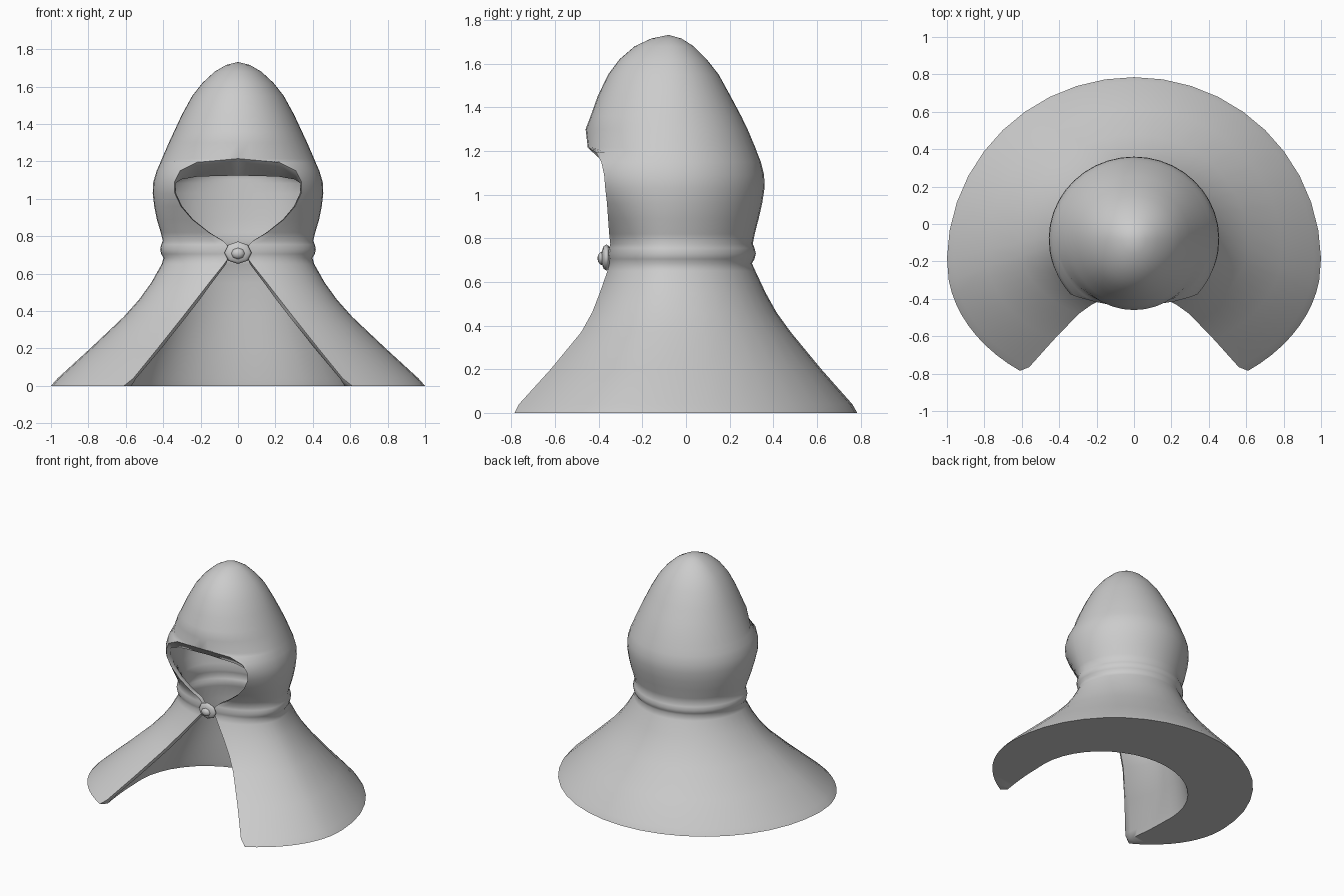
import bpy, bmesh, math

HALF = 20          # columns from the back centre to the front edge
SIDE = 11          # of which this many reach just past the side

# hood rows down to the rolled collar: z, half width, back y, front-edge y, half opening
CY = -0.08
HOOD = [
    (1.732, 0.0004, -0.08, -0.08, 0), (1.715, 0.065, -0.02, -0.16, 0),
    (1.68, 0.125, 0.035, -0.235, 0), (1.62, 0.19, 0.095, -0.305, 0),
    (1.55, 0.245, 0.15, -0.357, 0), (1.45, 0.30, 0.205, -0.405, 0),
    (1.36, 0.342, 0.253, -0.437, 0), (1.30, 0.37, 0.282, -0.46, 0),
    (1.215, 0.407, 0.318, -0.45, 0), (1.195, 0.415, 0.325, -0.413, 0.22),
    (1.15, 0.435, 0.343, -0.388, 0.31), (1.09, 0.453, 0.358, -0.375, 0.34),
    (1.03, 0.456, 0.36, -0.37, 0.338), (0.96, 0.448, 0.349, -0.362, 0.305),
    (0.89, 0.434, 0.333, -0.357, 0.245), (0.82, 0.413, 0.315, -0.352, 0.155),
    (0.775, 0.402, 0.306, -0.347, 0.08),
    (0.755, 0.411, 0.314, -0.352, 0.06), (0.73, 0.416, 0.32, -0.358, 0.04),
    (0.705, 0.411, 0.314, -0.354, 0.04), (0.685, 0.398, 0.302, -0.35, 0.05),
]
# cape rows: z, half width, back y, front-edge y, half opening, centre y
CAPE = [
    (0.65, 0.408, 0.318, -0.36, 0.075, -0.08), (0.55, 0.465, 0.365, -0.395, 0.155, -0.08),
    (0.46, 0.53, 0.415, -0.43, 0.225, -0.09), (0.37, 0.61, 0.48, -0.48, 0.295, -0.11),
    (0.20, 0.79, 0.62, -0.62, 0.43, -0.15), (0.04, 0.965, 0.762, -0.765, 0.56, -0.2),
    (0.0, 1.0, 0.785, -0.785, 0.61, -0.2),
]
LINING = [
    (0.65, 0.35, 0.205, -0.325, 0.065, -0.08), (0.55, 0.365, 0.215, -0.365, 0.14, -0.08),
    (0.46, 0.385, 0.225, -0.40, 0.205, -0.1), (0.37, 0.42, 0.23, -0.45, 0.275, -0.13),
    (0.20, 0.51, 0.24, -0.585, 0.41, -0.22), (0.04, 0.59, 0.25, -0.725, 0.545, -0.3),
    (0.0, 0.605, 0.255, -0.75, 0.57, -0.3),
]


def ring(z, rx, back, front, w, cy):
    """One open (or closed when w = 0) oval row, running left edge to right edge."""
    end = math.pi - math.asin(min(0.97, w / rx))
    ry_front = (front - cy) / math.cos(end)
    side = math.radians(98)
    pts = []
    for i in range(-HALF, HALF + 1):
        k = abs(i)
        a = side * k / SIDE if k <= SIDE else side + (end - side) * (k - SIDE) / (HALF - SIDE)
        a = math.copysign(a, i)
        ry = (back - cy) if math.cos(a) > 0 else ry_front
        pts.append((rx * math.sin(a), cy + ry * math.cos(a), z))
    return pts


def finish(ob, angle):
    bpy.context.view_layer.objects.active = ob
    bpy.ops.object.select_all(action='DESELECT')
    ob.select_set(True)
    bpy.ops.object.shade_smooth_by_angle(angle=math.radians(angle))


# hooded cape: outer shell and a shallower domed lining as one closed thick skin
outer = [(*r, CY) for r in HOOD] + CAPE
inner = []
k = 0.88
for z, rx, back, front, w in HOOD:
    if z > 1.2:
        z_in = 1.125 + (z - 1.215) * 0.35
    else:
        z_in = z - max(0, (z - 1.08) * 0.66)
    rx = min(rx * k, 0.36) if z < 0.8 else rx * k
    back = min(CY + (back - CY) * 0.7, 0.2)
    inner.append((z_in, rx, back, max(CY + (front - CY) * k, -0.345), w * 0.98, CY))
inner += LINING

bm = bmesh.new()
skin_out = [[bm.verts.new(p) for p in ring(*r)] for r in outer]
skin_in = [[bm.verts.new(p) for p in ring(*r)] for r in inner]


def bridge(a, b):
    for i in range(len(a) - 1):
        bm.faces.new((a[i], a[i + 1], b[i + 1], b[i]))


for i in range(len(outer) - 1):
    bridge(skin_out[i], skin_out[i + 1])
    bridge(skin_in[i + 1], skin_in[i])
    if outer[i][4] or outer[i + 1][4]:      # rim of the front opening
        for e in (0, -1):
            bm.faces.new((skin_out[i][e], skin_out[i + 1][e], skin_in[i + 1][e], skin_in[i][e]))
bridge(skin_out[-1], skin_in[-1])           # flat hem
bmesh.ops.remove_doubles(bm, verts=bm.verts, dist=0.001)
bmesh.ops.dissolve_degenerate(bm, edges=bm.edges, dist=0.0001)
bmesh.ops.recalc_face_normals(bm, faces=bm.faces)
mesh = bpy.data.meshes.new("hooded_cape")
bm.to_mesh(mesh)
bm.free()
cape = bpy.data.objects.new("hooded_cape", mesh)
bpy.context.collection.objects.link(cape)
finish(cape, 58)

# clasp: faceted button with a small boss
for name, loc, size in (("clasp_button", (0, -0.365, 0.712), (0.073, 0.024, 0.06)),
                        ("clasp_boss", (0, -0.38, 0.708), (0.038, 0.026, 0.032))):
    bpy.ops.mesh.primitive_uv_sphere_add(segments=8, ring_count=6, radius=1, location=loc,
                                         rotation=(math.pi / 2, 0, 0))
    ob = bpy.context.object
    ob.name = name
    ob.scale = (size[0], size[2], size[1])
    finish(ob, 75)
